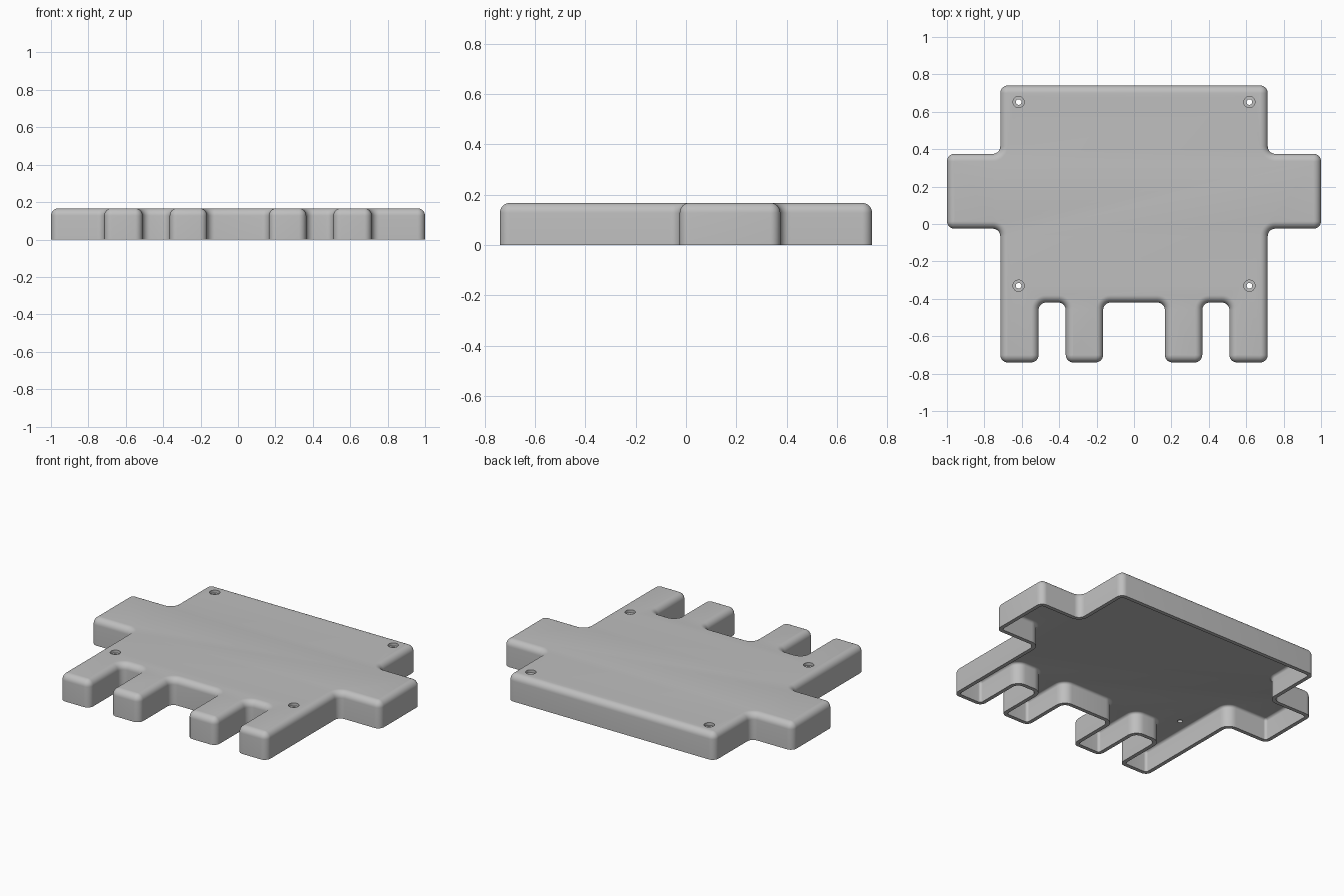
import bpy, bmesh, math
from mathutils import Vector

if "Cube" in bpy.data.objects:
    bpy.data.objects.remove(bpy.data.objects["Cube"])

HEIGHT, WALL, ROOF = 0.167, 0.024, 0.032
R = 0.04          # corner and top edge rounding
STEPS = 8

# right half of the outline, from the front notch round to the back
half = [(0.165, -0.42), (0.165, -0.74), (0.365, -0.74), (0.365, -0.42),
        (0.51, -0.42), (0.51, -0.74), (0.715, -0.74), (0.715, -0.025),
        (1.0, -0.025), (1.0, 0.375), (0.715, 0.375), (0.715, 0.74)]
corners = [Vector(p) for p in half + [(-x, y) for x, y in reversed(half)]]


def outline(inset):
    """Rounded outline moved inwards by inset, always the same point count."""
    pts = []
    n = len(corners)
    for i, c in enumerate(corners):
        d_in = (c - corners[i - 1]).normalized()
        d_out = (corners[(i + 1) % n] - c).normalized()
        convex = d_in.cross(d_out) > 0
        centre = c - d_in * R + d_out * R
        radius = R - inset if convex else R + inset
        for k in range(STEPS + 1):
            a = math.pi / 2 * k / STEPS
            pts.append(centre + (d_in * math.sin(a) - d_out * math.cos(a)) * max(radius, 0.001))
    return pts


def rounded_top(inset, radius, top):
    """Inset and height pairs for a rounded upper edge."""
    return [(inset + radius * (1 - math.cos(a)), top - radius * (1 - math.sin(a)))
            for a in [math.pi / 2 * k / STEPS for k in range(STEPS + 1)]]


grey = bpy.data.materials.new("grey")
grey.diffuse_color = (0.52, 0.52, 0.52, 1)
grey.use_nodes = True
grey.node_tree.nodes["Principled BSDF"].inputs["Base Color"].default_value = grey.diffuse_color

# hollow cover: ceiling, inner wall, rim, outer wall and rounded top
inner = rounded_top(WALL, R - WALL, HEIGHT - ROOF)[::-1] + [(WALL, 0)]
outer = [(0, 0)] + rounded_top(0, R, HEIGHT)
bm = bmesh.new()
rings = [[bm.verts.new((p.x, p.y, z)) for p in outline(d)] for d, z in inner + outer]
for a, b in zip(rings, rings[1:]):
    for i in range(len(a)):
        j = (i + 1) % len(a)
        bm.faces.new((a[i], a[j], b[j], b[i]))
bm.faces.new(rings[0][::-1])
bm.faces.new(rings[-1])
bmesh.ops.recalc_face_normals(bm, faces=bm.faces)
mesh = bpy.data.meshes.new("cover")
bm.to_mesh(mesh)
bm.free()
cover = bpy.data.objects.new("cover", mesh)
bpy.context.collection.objects.link(cover)
mesh.materials.append(grey)

# stepped screw holes: a wide recess and a narrow through hole
cutters = []
for radius, low in ((0.03, HEIGHT - 0.018), (0.015, HEIGHT - 0.1)):
    for x in (-0.617, 0.617):
        for y in (-0.33, 0.652):
            depth = HEIGHT + 0.05 - low
            bpy.ops.mesh.primitive_cylinder_add(vertices=32, radius=radius, depth=depth,
                                                location=(x, y, low + depth / 2))
            cutter = bpy.context.object
            cutter.name = "screw_hole_cutter"
            cutter.hide_render = True
            cutter.data.materials.append(grey)
            cutters.append(cutter)
            mod = cover.modifiers.new("screw_hole", 'BOOLEAN')
            mod.object = cutter
            mod.operation = 'DIFFERENCE'
            mod.solver = 'EXACT'

bpy.ops.object.select_all(action='DESELECT')
bpy.context.view_layer.objects.active = cover
cover.select_set(True)
for mod in list(cover.modifiers):
    bpy.ops.object.modifier_apply(modifier=mod.name)
for cutter in cutters:
    bpy.data.objects.remove(cutter, do_unlink=True)
bpy.ops.object.shade_smooth_by_angle(angle=math.radians(30))
